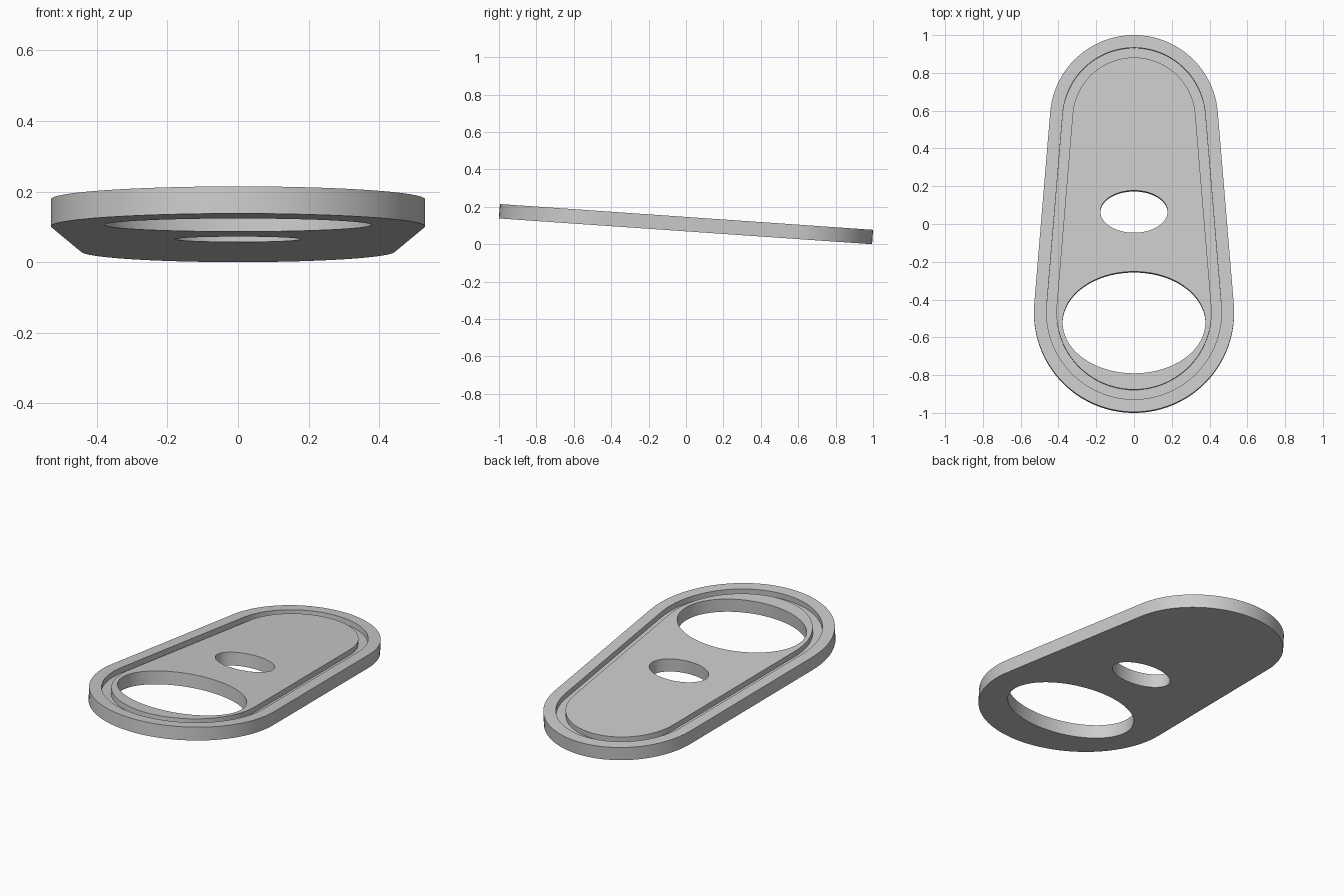
import bpy, bmesh
from math import sin, cos, pi, asin, radians
from mathutils import Matrix

cube = bpy.data.objects.get("Cube")
if cube:
    bpy.data.objects.remove(cube)

TILT = radians(-3.95)
THICK = 0.077
FLOOR = 0.045          # height of the groove floor
FRONT_Y, FRONT_R = -0.47, 0.53
BACK_Y, BACK_R = 0.555, 0.445
ARC = 48

grey = bpy.data.materials.new("plain grey")
grey.use_nodes = True
colour = (0.6, 0.6, 0.6, 1)
grey.diffuse_color = colour
grey.node_tree.nodes["Principled BSDF"].inputs["Base Color"].default_value = colour


def tapered_outline(inset):
    """Two arcs of different radius joined by their tangents."""
    lean = asin((FRONT_R - BACK_R) / (BACK_Y - FRONT_Y))
    points = []
    for cy, r, start, sweep in (
            (BACK_Y, BACK_R - inset, lean, pi - 2 * lean),
            (FRONT_Y, FRONT_R - inset, pi - lean, pi + 2 * lean)):
        for i in range(ARC + 1):
            a = start + sweep * i / ARC
            points.append((r * cos(a), cy + r * sin(a)))
    return points


def ellipse(cy, rx, ry, n=96):
    return [(rx * cos(2 * pi * i / n), cy + ry * sin(2 * pi * i / n)) for i in range(n)]


def lofted(name, sections):
    """Closed solid through a run of (outline, height) sections."""
    bm = bmesh.new()
    rings = [[bm.verts.new((x, y, z)) for x, y in points] for points, z in sections]
    for a, b in zip(rings, rings[1:]):
        for i in range(len(a)):
            bm.faces.new((a[i - 1], a[i], b[i], b[i - 1]))
    bm.faces.new(rings[0][::-1])
    bm.faces.new(rings[-1])
    mesh = bpy.data.meshes.new(name)
    bm.to_mesh(mesh)
    bm.free()
    mesh.materials.append(grey)
    obj = bpy.data.objects.new(name, mesh)
    bpy.context.collection.objects.link(obj)
    return obj


# Plate with a raised rim, a groove and a raised middle
outer, groove_out, groove_in = (tapered_outline(d) for d in (0, 0.067, 0.119))
plate = lofted("tilted_plate", (
    (outer, 0), (outer, THICK), (groove_out, THICK),
    (groove_out, FLOOR), (groove_in, FLOOR), (groove_in, THICK)))

bpy.ops.object.select_all(action="DESELECT")
plate.select_set(True)
bpy.context.view_layer.objects.active = plate

# Oval through holes
for name, shape in (("large_hole_cutter", ellipse(-0.525, 0.378, 0.27)),
                    ("small_hole_cutter", ellipse(0.063, 0.178, 0.112))):
    cutter = lofted(name, ((shape, -0.1), (shape, 0.2)))
    cutter.hide_render = True
    cut = plate.modifiers.new(name, "BOOLEAN")
    cut.operation = "DIFFERENCE"
    cut.solver = "EXACT"
    cut.object = cutter
    bpy.ops.object.modifier_apply(modifier=name)
    bpy.data.objects.remove(cutter)

# Tilt the plate, centre it and rest its back edge on the ground
mesh = plate.data
mesh.transform(Matrix.Rotation(TILT, 4, "X"))
ys = [v.co.y for v in mesh.vertices]
mesh.transform(Matrix.Translation((
    0, -(min(ys) + max(ys)) / 2, -min(v.co.z for v in mesh.vertices))))

bpy.ops.object.shade_smooth_by_angle(angle=radians(30))
